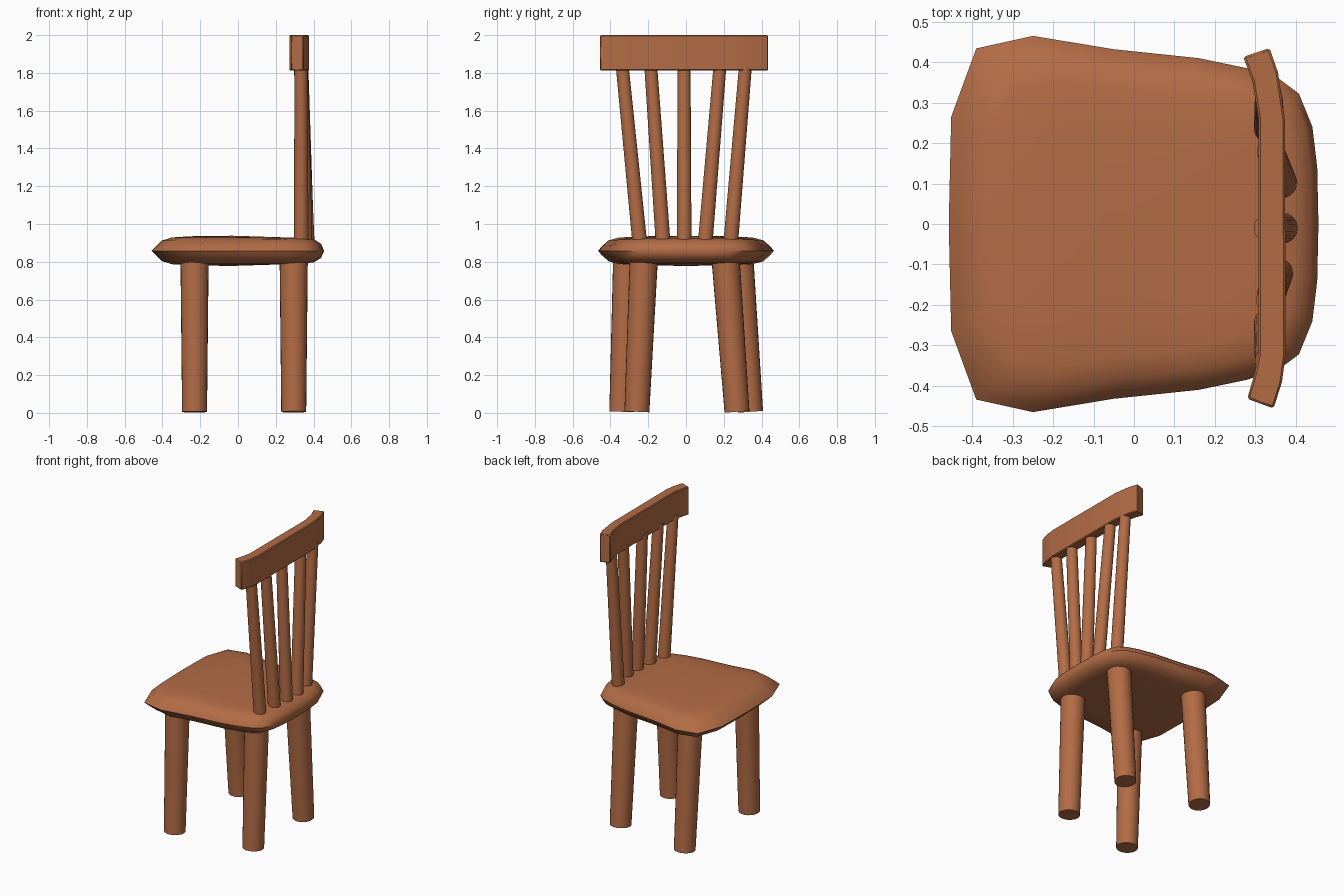
import bpy, bmesh, math
from mathutils import Vector

if "Cube" in bpy.data.objects:
    bpy.data.objects.remove(bpy.data.objects["Cube"])

wood = bpy.data.materials.new("brown_wood")
wood.diffuse_color = (0.45, 0.15, 0.06, 1)
wood.use_nodes = True
wood.node_tree.nodes["Principled BSDF"].inputs["Base Color"].default_value = wood.diffuse_color


def finish(name, bm, angle=40):
    bmesh.ops.recalc_face_normals(bm, faces=bm.faces)
    me = bpy.data.meshes.new(name)
    bm.to_mesh(me)
    bm.free()
    me.materials.append(wood)
    ob = bpy.data.objects.new(name, me)
    bpy.context.collection.objects.link(ob)
    bpy.ops.object.select_all(action='DESELECT')
    ob.select_set(True)
    bpy.context.view_layer.objects.active = ob
    bpy.ops.object.shade_smooth_by_angle(angle=math.radians(angle))
    return ob


def rod(name, bottom, top, r_bottom, r_top, sides=24):
    """Tapered round rod between two points."""
    a, b = Vector(bottom), Vector(top)
    bm = bmesh.new()
    bmesh.ops.create_cone(bm, cap_ends=True, segments=sides, radius1=r_bottom,
                          radius2=r_top, depth=(b - a).length)
    ob = finish(name, bm)
    ob.location = (a + b) / 2
    ob.rotation_mode = 'QUATERNION'
    ob.rotation_quaternion = (b - a).to_track_quat('Z', 'Y')


# Seat: half outline mirrored, stacked as rings with a sharp front and round rear
half = [(-0.458, 0.0), (-0.452, 0.265), (-0.39, 0.434), (-0.25, 0.465),
        (-0.05, 0.432), (0.16, 0.41), (0.28, 0.385), (0.36, 0.358),
        (0.408, 0.322), (0.441, 0.24), (0.453, 0.14), (0.456, 0.0)]
outline = half + [(x, -y) for x, y in half[-2:0:-1]]
# scale, height offset at the front, height offset at the rear
steps = [(0.55, 0.077, 0.071), (0.76, 0.071, 0.068), (0.88, 0.054, 0.061),
         (0.965, 0.016, 0.037), (1.0, 0.0, 0.0)]
bm = bmesh.new()
rings = []
for sign, seq in ((1, steps), (-1, steps[-2::-1])):
    for s, front, rear in seq:
        ring = []
        for x, y in outline:
            t = (x + 0.458) / 0.914
            z = 0.858 + sign * (front + (rear - front) * t)
            ring.append(bm.verts.new((x * s, y * s, z)))
        rings.append(ring)
n = len(outline)
for lo, hi in zip(rings, rings[1:]):
    for i in range(n):
        bm.faces.new((lo[i], lo[(i + 1) % n], hi[(i + 1) % n], hi[i]))
for ring, z in ((rings[0], 0.938), (rings[-1], 0.778)):
    c = bm.verts.new((-0.03, 0, z))
    for i in range(n):
        bm.faces.new((ring[i], ring[(i + 1) % n], c))
finish("seat", bm, 50)

# Splayed legs: x, y at floor, y under the seat
for name, x, y0, y1 in (("front_leg_left", -0.23, 0.342, 0.28),
                        ("front_leg_right", -0.23, -0.34, -0.31),
                        ("rear_leg_left", 0.295, 0.27, 0.207),
                        ("rear_leg_right", 0.295, -0.26, -0.222)):
    rod(name, (x, y0, 0.006), (x, y1, 0.85), 0.066, 0.075)

# Back spindles: x and y at seat, x and y at rail
spindles = [(0.335, -0.243, 0.333, -0.338), (0.355, -0.12, 0.336, -0.187),
            (0.367, -0.01, 0.33, -0.01), (0.365, 0.1, 0.338, 0.18),
            (0.335, 0.235, 0.333, 0.315)]
for i, (x0, y0, x1, y1) in enumerate(spindles):
    rod(f"back_spindle_{i + 1}", (x0, y0, 0.88), (x1, y1, 1.84), 0.039, 0.034)

# Top rail: plan outline with bent ends, extruded upward
plan = [(0.27, 0.413), (0.293, 0.352), (0.308, 0.26), (0.308, -0.32),
        (0.298, -0.37), (0.28, -0.432), (0.345, -0.456), (0.366, -0.39),
        (0.375, -0.32), (0.373, 0.26), (0.356, 0.375), (0.335, 0.435)]
bm = bmesh.new()
face = bm.faces.new([bm.verts.new((x, y, 1.812)) for x, y in plan])
ext = bmesh.ops.extrude_face_region(bm, geom=[face])
bmesh.ops.translate(bm, vec=(0, 0, 0.188),
                    verts=[v for v in ext['geom'] if isinstance(v, bmesh.types.BMVert)])
rail = finish("top_rail", bm, 30)
bevel = rail.modifiers.new("soft_edges", 'BEVEL')
bevel.width = 0.005
bevel.segments = 1
bevel.limit_method = 'ANGLE'
bevel.angle_limit = math.radians(40)
